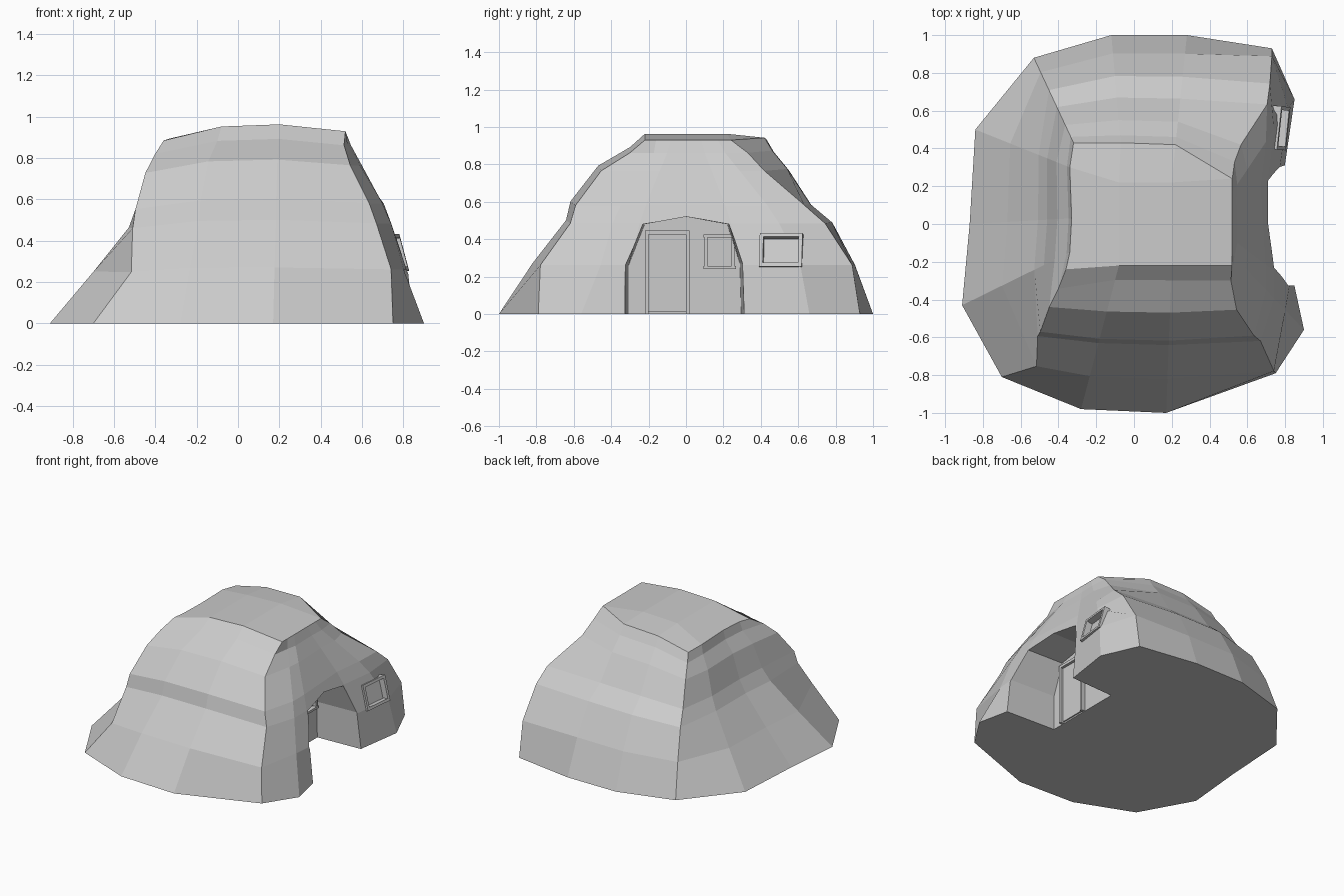
import bpy, bmesh, math
from mathutils import Vector, Matrix

if "Cube" in bpy.data.objects:
    bpy.data.objects.remove(bpy.data.objects["Cube"])

def mesh_object(name, bm):
    bmesh.ops.recalc_face_normals(bm, faces=bm.faces)
    me = bpy.data.meshes.new(name)
    bm.to_mesh(me)
    bm.free()
    ob = bpy.data.objects.new(name, me)
    bpy.context.collection.objects.link(ob)
    return ob

def box(bm, lo, hi):
    lo, hi = Vector(lo), Vector(hi)
    m = Matrix.Translation((lo + hi) / 2) @ Matrix.Diagonal((*(hi - lo), 1))
    bmesh.ops.create_cube(bm, size=1, matrix=m)

def loft(bm, rings):
    vs = [[bm.verts.new(p) for p in r] for r in rings]
    n = len(vs[0])
    for a, b in zip(vs, vs[1:]):
        for i in range(n):
            bm.faces.new((a[i], a[(i + 1) % n], b[(i + 1) % n], b[i]))
    return vs

def cut(target, cutter):
    cutter.hide_render = True
    mod = target.modifiers.new("cut", 'BOOLEAN')
    mod.operation = 'DIFFERENCE'
    mod.solver = 'EXACT'
    mod.object = cutter
    bpy.context.view_layer.objects.active = target
    bpy.ops.object.modifier_apply(modifier=mod.name)
    bpy.data.objects.remove(cutter)

# Mound: each column runs from a base point to a top point, eased by its side's slope
LEVELS = (.27, .5, .6, .79, .89)
SLOPE = {
    'front': (.23, .46, .49, .68, .90),
    'right_bulge': (.26, .42, .53, .82, .97),
    'right': (.10, .33, .46, .76, .92),
    'back': (.17, .38, .58, .79, .93),
    'left': (.37, .67, .76, .86, .97),
    # the corner ridges bow outwards, so x and y ease separately
    'front_edge': (.02, .30, .35, .59, .86), 'front_edge_x': (.04, .35, .5, .9, 1.03),
    'back_edge': (.06, .27, .43, .74, .87), 'back_edge_x': (0, .05, .12, .78, .94),
    'left_edge': (.10, .38, .42, .65, .82), 'left_edge_x': (.54, .56, .6, .74, .88),
}
COLUMNS = [
    (-.28, -.98, -.08, -.22, 'front'), (.17, -1, .2, -.22, 'front'),
    (.75, -.79, .52, -.22, 'front_edge'), (.9, -.56, .52, -.16, 'right_bulge'),
    (.85, -.33, .52, -.08, 'right'), (.8, .32, .52, .08, 'right'),
    (.85, .66, .52, .17, 'right'), (.73, .93, .52, .24, 'back_edge'),
    (.28, 1, .22, .42, 'back'), (-.12, 1, -.07, .43, 'back'),
    (-.53, .88, -.32, .43, 'back'), (-.84, .5, -.34, .3, 'left'),
    (-.87, 0, -.33, .03, 'left'), (-.91, -.43, -.34, -.15, 'left'),
    (-.7, -.81, -.36, -.24, 'left_edge'),
]

def crown(x, y):
    return .965 - (.2 if x > .1 else .38) * (x - .1) ** 2 - (.02 if y > .4 else 0)

rings = [[(c[0], c[1], 0) for c in COLUMNS]]
for k, z in enumerate(LEVELS):
    ring = []
    for bx, by, tx, ty, side in COLUMNS:
        t = SLOPE[side][k]
        s = SLOPE.get(side + '_x', SLOPE[side])[k]
        ring.append((bx + (tx - bx) * s, by + (ty - by) * t, z * crown(tx, ty) / .96))
    rings.append(ring)
rings.append([(c[2], c[3], crown(c[2], c[3])) for c in COLUMNS])
bm = bmesh.new()
vs = loft(bm, rings)
bm.faces.new(vs[0])
# Crown: gently curved across x, level along y, dropping near the back (15, 16 = mid points)
top = vs[-1] + [bm.verts.new((x, .22, crown(x, 0))) for x in (-.08, .2)]
for f in ((0, 1, 16, 15), (15, 16, 8, 9), (1, 2, 3, 4, 5, 6, 7, 16), (7, 8, 16),
          (15, 9, 10, 11), (0, 15, 11, 12, 13, 14)):
    bm.faces.new([top[i] for i in f])
mound = mesh_object("earth_mound", bm)

# Arched porch recess in the right side, slightly wider at the mouth
ARCH = [(-.32, -.1), (-.32, .26), (-.23, .48), (0, .52), (.23, .48), (.3, .27), (.31, -.1)]
BACK = .45
bm = bmesh.new()
vs = loft(bm, [[(x, y * s, z) for y, z in ARCH] for x, s in ((BACK, .96), (1.2, 1.07))])
bm.faces.new(vs[0])
bm.faces.new(vs[1])
cut(mound, mesh_object("porch_cutter", bm))

# Shallow opening for the outer window, leaning with the wall
place = Matrix.Translation((.778, .508, .34)) @ Matrix.Rotation(math.radians(-6), 4, 'Z') \
    @ Matrix.Rotation(math.radians(-15), 4, 'Y')
bm = bmesh.new()
box(bm, (-.03, -.095, -.075), (.1, .095, .075))
bm.transform(place)
cut(mound, mesh_object("window_cutter", bm))

def frame(name, y0, y1, z0, z1, w, x0, x1, lip=0, bottom=True, matrix=Matrix()):
    bm = bmesh.new()
    for y in (y0, y1 - w):
        box(bm, (x0, y, z0), (x1, y + w, z1))
    box(bm, (x0, y0 - lip, z1 - w), (x1 + lip, y1 + lip, z1))
    if bottom:
        box(bm, (x0, y0 - lip, z0), (x1 + lip, y1 + lip, z0 + w))
    bm.transform(matrix)
    return mesh_object(name, bm)

# Outer window
frame("outer_window_frame", -.115, .115, -.092, .092, .02, -.03, .015, matrix=place)

# Porch door and porch window
frame("door_frame", -.22, .02, 0, .445, .02, BACK - .01, BACK + .03, bottom=False)
bm = bmesh.new()
box(bm, (BACK - .01, -.2, .01), (BACK + .01, 0, .425))
mesh_object("door_panel", bm)
frame("porch_window_frame", .1, .26, .24, .425, .016, BACK - .01, BACK + .025, lip=.006)
